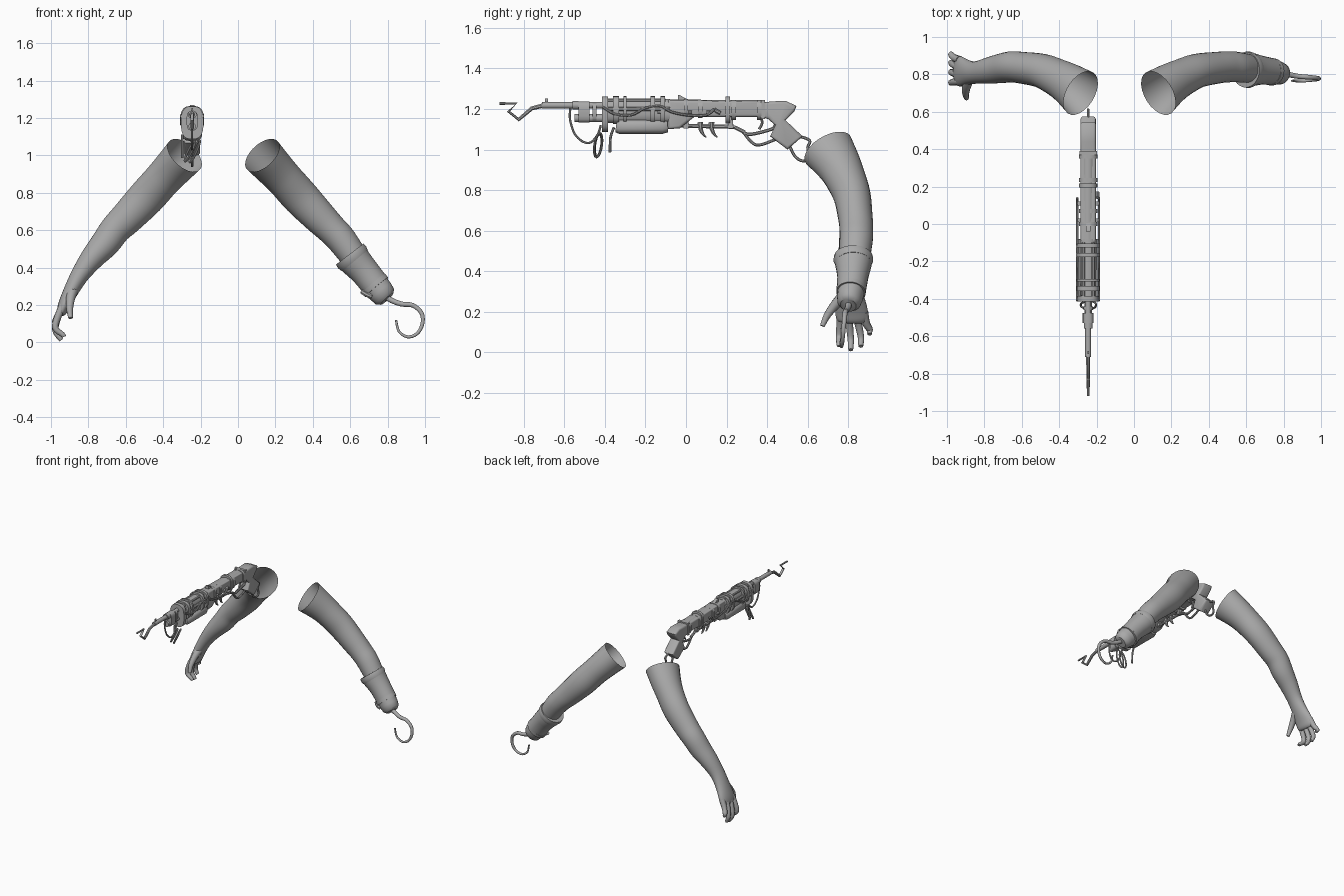
import bpy, bmesh, math
from mathutils import Vector

grey = bpy.data.materials.new("plain_grey")
grey.diffuse_color = (0.4, 0.4, 0.4, 1)
GX = -0.245  # centre plane of the long weapon


def finish(name, bm, angle=40):
    bmesh.ops.recalc_face_normals(bm, faces=bm.faces)
    me = bpy.data.meshes.new(name)
    bm.to_mesh(me)
    bm.free()
    me.materials.append(grey)
    ob = bpy.data.objects.new(name, me)
    bpy.context.collection.objects.link(ob)
    bpy.ops.object.select_all(action='DESELECT')
    ob.select_set(True)
    bpy.context.view_layer.objects.active = ob
    bpy.ops.object.shade_smooth_by_angle(angle=math.radians(angle))
    return ob


def resample(pts, k):
    """Catmull-Rom through points of any dimension."""
    if k < 2:
        return pts
    out = []
    for i in range(len(pts) - 1):
        a, b, c, d = pts[max(i - 1, 0)], pts[i], pts[i + 1], pts[min(i + 2, len(pts) - 1)]
        for s in range(k):
            t = s / k
            out.append(tuple(0.5 * (2 * q + (r - p) * t + (2 * p - 5 * q + 4 * r - w) * t * t
                             + (3 * q - p - 3 * r + w) * t ** 3) for p, q, r, w in zip(a, b, c, d)))
    return out + [pts[-1]]


def loft(name, rings, hint=(1, 0, 0), n=16, k=1, caps=(True, True), e=1.0):
    """Skin (x, y, z, radius_u, radius_v) rings; e < 1 squares the section."""
    rings = resample(rings, k)
    bm, loops, hint = bmesh.new(), [], Vector(hint)
    c = [Vector(r[:3]) for r in rings]
    for i, r in enumerate(rings):
        t = (c[min(i + 1, len(c) - 1)] - c[max(i - 1, 0)]).normalized()
        u = (hint - t * hint.dot(t)).normalized()
        v = t.cross(u)
        loop = []
        for j in range(n):
            a = math.tau * (j + 0.5) / n
            cu, sv = math.cos(a), math.sin(a)
            cu, sv = math.copysign(abs(cu) ** e, cu), math.copysign(abs(sv) ** e, sv)
            loop.append(bm.verts.new(c[i] + u * cu * r[3] + v * sv * r[4]))
        loops.append(loop)
    for p, q in zip(loops, loops[1:]):
        for j in range(n):
            bm.faces.new((p[j], p[(j + 1) % n], q[(j + 1) % n], q[j]))
    if caps[0]:
        bm.faces.new(loops[0])
    if caps[1]:
        bm.faces.new(loops[-1])
    return finish(name, bm)


def tube(name, pts, r, r_end=None, hint=(1, 0, 0), n=8, k=4):
    r_end = r if r_end is None else r_end
    m = len(pts) - 1
    rr = [r + (r_end - r) * i / m for i in range(m + 1)]
    return loft(name, [(*p, q, q) for p, q in zip(pts, rr)], hint, n, k)


def gun(name, sections, n=16, e=1.0):
    """Body along y from (y, z, half_width, half_height)."""
    return loft(name, [(GX, y, z, w, h) for y, z, w, h in sections], n=n, e=e)


def wire(name, yz, r, r_end=None, dx=0, k=4):
    return tube(name, [(GX + dx, y, z) for y, z in yz], r, r_end, k=k)


def plate(name, yz, half, dx=0, bevel=0.0):
    bm = bmesh.new()
    f = bm.faces.new([bm.verts.new((GX + dx - half, y, z)) for y, z in yz])
    ex = bmesh.ops.extrude_face_region(bm, geom=[f])
    bmesh.ops.translate(bm, vec=(2 * half, 0, 0),
                        verts=[g for g in ex["geom"] if isinstance(g, bmesh.types.BMVert)])
    if bevel:
        rim = [ed for ed in bm.edges if abs(ed.verts[0].co.x - ed.verts[1].co.x) < 1e-6]
        bmesh.ops.bevel(bm, geom=rim, offset=bevel, segments=3, affect='EDGES', profile=0.5)
    return finish(name, bm)


def box(name, y0, y1, z0, z1, half, dx=0):
    return plate(name, [(y0, z0), (y1, z0), (y1, z1), (y0, z1)], half, dx)


# ---- arms: open sleeves sharing the upper part ----
upper = [(.13, .70, 1.0, .132, .112), (.19, .745, .935, .115, .105), (.25, .78, .87, .102, .1),
         (.335, .818, .775, .092, .1), (.44, .835, .665, .085, .09), (.50, .84, .605, .083, .083)]
Y = (0, 1, 0)
loft("left_arm", upper + [(.56, .838, .54, .081, .08), (.66, .825, .40, .07, .068)], Y, 24, 4, (False, True))
right = [(-x - .155, y, z, u, v) for x, y, z, u, v in upper]
right += [(-.71, .832, .53, .079, .078), (-.78, .82, .45, .07, .064), (-.842, .81, .365, .06, .05),
          (-.885, .81, .29, .065, .042), (-.925, .815, .21, .08, .034), (-.942, .82, .165, .076, .027),
          (-.95, .82, .15, .06, .016)]
loft("right_arm", right, Y, 24, 4, (False, True))

# fingers and thumb of the right hand
for i, (y0, y1, x1, z1) in enumerate([(.763, .755, -.93, .03), (.80, .812, -.945, .012),
                                      (.84, .862, -.958, .03), (.877, .905, -.968, .09)]):
    tube(f"finger_{i + 1}", [(-.932, y0, .20), (-.96, y0 * .6 + y1 * .4, .145),
                             (-.977, y1, z1 * .6 + .06), (x1 - .008, y1, z1 + .012), (x1, y1, z1)],
         .022, .011, Y, 10)
tube("thumb", [(-.885, .775, .275), (-.895, .735, .235), (-.90, .695, .18), (-.895, .672, .13)],
     .03, .012, Y, 10)

# cuff, band, cap and hook on the left arm
loft("cuff", [(.61, .825, .455, .093, .092), (.635, .825, .425, .088, .086), (.68, .822, .375, .077, .079),
              (.735, .815, .305, .072, .077)], Y, 24, 2, (False, True))
loft("cuff_rim", [(.597, .825, .472, .095, .093), (.61, .825, .455, .098, .096), (.625, .825, .437, .09, .09)],
     Y, 24)
tube("cuff_spike", [(.585, .80, .415), (.565, .80, .405), (.54, .80, .405)], .022, .004, Y)
loft("wrist_band", [(.725, .815, .315, .073, .081), (.742, .813, .295, .073, .081)], Y, 24)
loft("wrist_cap", [(.742, .813, .295, .066, .074), (.765, .808, .27, .064, .07), (.785, .803, .245, .058, .064),
                   (.797, .80, .232, .04, .045)], Y, 24)
tube("cuff_buckle", [(.665, .79, .27), (.69, .77, .255), (.715, .77, .245)], .014, hint=Y)
tube("hook", [(.78, .803, .25), (.82, .80, .225), (.875, .79, .205), (.935, .785, .198), (.982, .78, .155),
              (.985, .775, .095), (.955, .77, .045), (.905, .765, .03), (.86, .765, .06), (.845, .765, .12)],
     .016, .006, Y, 12)

# ---- weapon: muzzle ----
wire("zigzag_blade", [(-.92, 1.227), (-.835, 1.227), (-.875, 1.188), (-.825, 1.148), (-.76, 1.203), (-.70, 1.218)],
     .007, .012, k=1)
gun("barrel", [(-.71, 1.218, .016, .016), (-.40, 1.218, .016, .016)])
gun("muzzle_ring", [(-.56, 1.218, .024, .022), (-.53, 1.218, .024, .022)])
box("front_sight", -.695, -.68, 1.22, 1.252, .004)
gun("lower_barrel", [(-.55, 1.155, .02, .02), (-.40, 1.155, .02, .02)])
gun("barrel_clamp", [(-.53, 1.185, .03, .052), (-.475, 1.185, .03, .052)], e=.6)
gun("barrel_collar", [(-.46, 1.185, .026, .045), (-.44, 1.185, .026, .045)], e=.6)

# fore end with bands, tank and rails
gun("fore_body", [(-.41, 1.19, .042, .06), (-.08, 1.19, .046, .06)], e=.7)
gun("front_plate", [(-.415, 1.175, .06, .088), (-.385, 1.175, .06, .088)], 24, .7)
gun("tank", [(-.345, 1.115, .04, .03), (-.33, 1.113, .052, .036), (-.115, 1.113, .052, .036),
             (-.09, 1.115, .042, .03)], e=.7)
for i, (y, w) in enumerate([(-.345, .028), (-.30, .014), (-.165, .022), (-.115, .022)]):
    gun(f"band_{i + 1}", [(y - w / 2, 1.195, .062, .069), (y + w / 2, 1.195, .062, .069)], 24, .7)
for s in (-1, 1):
    wire("side_rail", [(-.40, 1.20), (-.08, 1.20)], .011, dx=s * .047, k=1)
    wire("top_rail", [(-.40, 1.243), (-.10, 1.243)], .010, dx=s * .026, k=1)
    # swooping side cables
    wire("side_cable", [(-.41, 1.21), (-.35, 1.175), (-.27, 1.17), (-.20, 1.205), (-.13, 1.215), (-.07, 1.185),
                        (.02, 1.168), (.10, 1.17), (.14, 1.20)], .007, dx=s * .058)
    for y in (-.13, .02, .11):
        gun("cable_knot", [(y - .01, 1.185, .062, .012), (y + .01, 1.185, .062, .012)], 8)

# receiver
plate("receiver", [(-.09, 1.10), (-.03, 1.105), (.04, 1.16), (.38, 1.16), (.40, 1.235), (-.09, 1.245)], .042, bevel=.014)
gun("bolt_tube", [(-.09, 1.225, .03, .022), (.36, 1.222, .03, .022)])
for i, (y, z, h) in enumerate([(.0, 1.205, .045), (.07, 1.20, .045), (.205, 1.195, .066), (.235, 1.195, .05),
                               (.36, 1.195, .05)]):
    gun(f"receiver_band_{i + 1}", [(y - .011, z, .05, h), (y + .011, z, .05, h)], 20, .7)
plate("rear_sight", [(-.04, 1.24), (.02, 1.24), (-.03, 1.268), (-.04, 1.268)], .012)
wire("bolt_handle", [(.14, 1.20), (.15, 1.19), (.17, 1.18)], .01, dx=.05)
wire("lower_rod", [(-.03, 1.118), (.24, 1.112)], .011, k=1)
for y in (.0, .22):
    box("rod_bracket", y - .012, y + .012, 1.105, 1.17, .014)

# hanging claws
for y in (.07, .125):
    wire("claw", [(y, 1.135), (y + .003, 1.10), (y + .015, 1.075), (y + .03, 1.06)], .016, .003)

# stock and grip
plate("stock_grip", [(.36, 1.165), (.36, 1.232), (.44, 1.238), (.49, 1.24), (.545, 1.215), (.535, 1.19),
                     (.49, 1.145), (.575, 1.065), (.50, 1.0), (.415, 1.065), (.44, 1.12), (.405, 1.15)],
      .042, bevel=.014)
box("stock_wrap", .37, .39, 1.15, 1.245, .046)

# trigger guard and levers
wire("trigger_guard", [(.28, 1.085), (.32, 1.075), (.42, 1.10), (.44, 1.12)], .009)
wire("lever_loop", [(.28, 1.09), (.32, 1.04), (.36, 1.022), (.44, 1.05), (.46, 1.065)], .008)
wire("guard_stay", [(.24, 1.11), (.29, 1.085)], .01, k=1)
wire("trigger", [(.37, 1.165), (.375, 1.13), (.36, 1.10)], .007)

# strap loop under the grip
wire("grip_strap", [(.51, 1.02), (.535, .97), (.57, .945), (.605, .955), (.60, 1.01), (.61, 1.045), (.56, 1.065)], .008)

# hanging cord, ring and loose strand
wire("hanging_cord", [(-.57, 1.205), (-.572, 1.15), (-.55, 1.08), (-.51, 1.04), (-.47, 1.035), (-.435, 1.075),
                      (-.42, 1.12)], .006)
for i, (dx, ry, rz) in enumerate([(-.012, .017, .055), (.014, .02, .06)]):
    pts = [(GX + dx + .028 * math.sin(a), -.433 + ry * math.cos(a), 1.022 + rz * math.sin(a + .4))
           for a in [math.tau * j / 16 for j in range(17)]]
    tube(f"cord_ring_{i + 1}", pts, .006, k=1)
wire("loose_strand", [(-.355, 1.11), (-.372, 1.06), (-.375, .985)], .007, dx=-.052)
